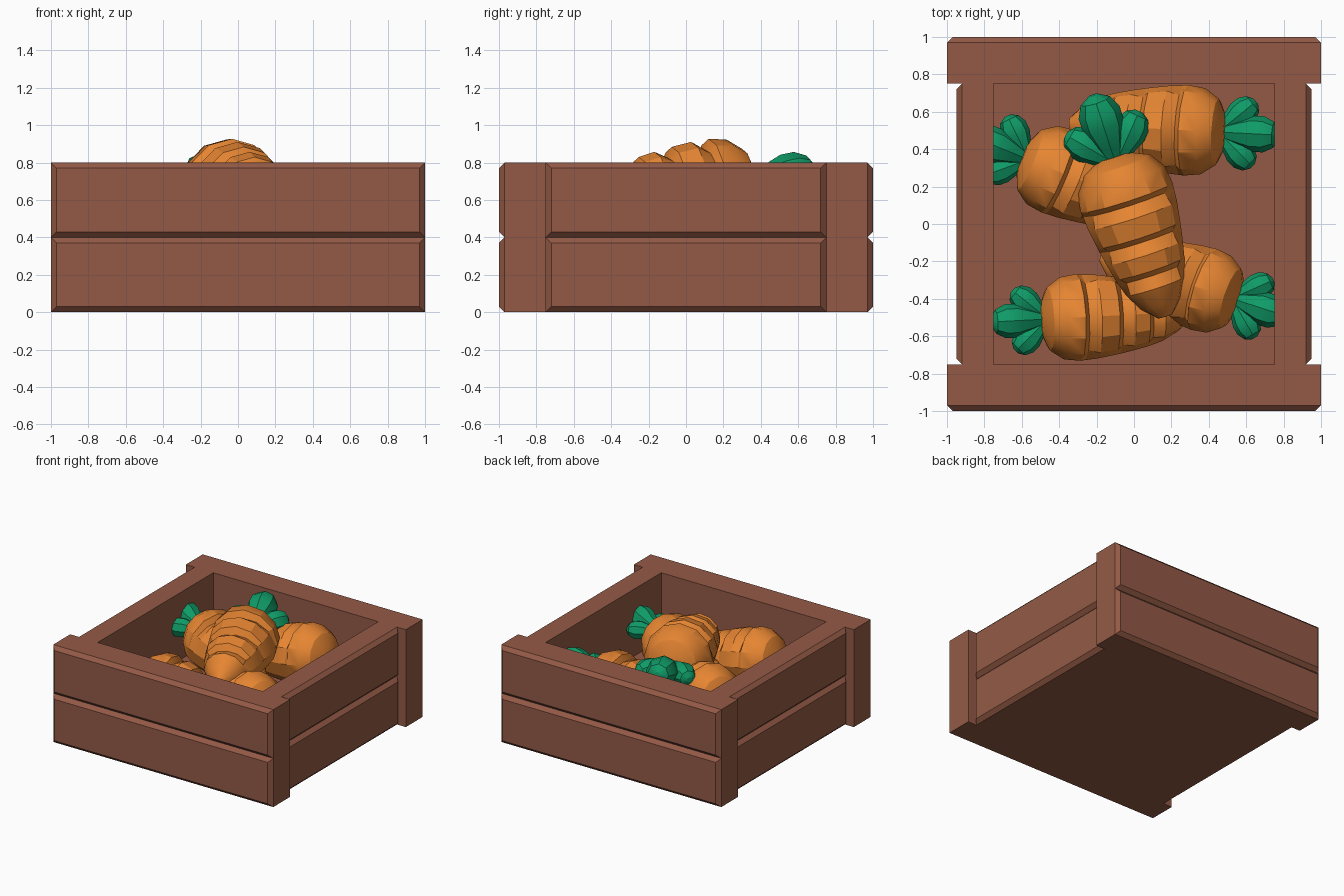
import bpy, bmesh, math
from mathutils import Vector, Matrix

if "Cube" in bpy.data.objects:
    bpy.data.objects.remove(bpy.data.objects["Cube"])


def material(name, rgb):
    m = bpy.data.materials.new(name)
    m.diffuse_color = (*rgb, 1)
    m.use_nodes = True
    m.node_tree.nodes["Principled BSDF"].inputs["Base Color"].default_value = m.diffuse_color
    return m


WOOD = material("brown wood", (0.296, 0.102, 0.061))
ORANGE = material("carrot orange", (0.79, 0.235, 0.032))
GREEN = material("leaf green", (0.005, 0.328, 0.136))


def skin(name, rings, mat, smooth=False):
    """Bridge a stack of equal-sized vertex rings and cap both ends."""
    bm = bmesh.new()
    loops = [[bm.verts.new(p) for p in ring] for ring in rings]
    n = len(loops[0])
    for a, b in zip(loops, loops[1:]):
        for i in range(n):
            j = (i + 1) % n
            bm.faces.new((a[i], a[j], b[j], b[i]))
    bm.faces.new(loops[0])
    bm.faces.new(loops[-1])
    bmesh.ops.recalc_face_normals(bm, faces=bm.faces[:])
    me = bpy.data.meshes.new(name)
    bm.to_mesh(me)
    bm.free()
    me.materials.append(mat)
    ob = bpy.data.objects.new(name, me)
    bpy.context.collection.objects.link(ob)
    if smooth:
        bpy.ops.object.select_all(action='DESELECT')
        ob.select_set(True)
        bpy.context.view_layer.objects.active = ob
        bpy.ops.object.shade_smooth_by_angle(angle=math.radians(28))
    return ob


def board(name, half, outer, z0, turn):
    """Plank whose outward face has a chamfer all round."""
    c, rings = 0.03, []
    for y, inset in ((0.75, 0), (outer - c, 0), (outer, c)):
        w, lo, hi = half - inset, z0 + inset, z0 + 0.4 - inset
        rings.append([(-w, y, lo), (w, y, lo), (w, y, hi), (-w, y, hi)])
    rot = Matrix.Rotation(turn, 3, 'Z')
    skin(name, [[rot @ Vector(p) for p in r] for r in rings], WOOD)


# Crate: two planks high on each side, plus a raised floor
for i, side in enumerate(("back", "left", "front", "right")):
    half, outer = ((1.0, 1.0), (0.75, 0.95))[i % 2]
    for z0, level in ((0, "lower"), (0.4, "upper")):
        board(f"{side}_{level}_plank", half, outer, z0, i * math.pi / 2)
square = ((-0.75, -0.75), (0.75, -0.75), (0.75, 0.75), (-0.75, 0.75))
skin("crate_floor", [[(x, y, z) for x, y in square] for z in (0, 0.25)], WOOD)


def lathe(name, start, axis, profile, mat, scale=1, sides=12):
    """Revolve (distance, radius, notch) rows; notches cut the upper side only."""
    d = Vector(axis).normalized()
    side = d.cross(Vector((0, 0, 1))).normalized()
    up = side.cross(d)
    rings = []
    for t, r, notch in profile:
        ring = []
        for k in range(sides):
            a = 2 * math.pi * k / sides
            rad = r - notch * max(0, math.cos(a))
            ring.append(Vector(start) + scale * (d * t + rad * (math.cos(a) * up + math.sin(a) * side)))
        rings.append(ring)
    return skin(name, rings, mat, smooth=True)


BODY = [(0, .08, 0), (.05, .19, 0), (.13, .245, 0), (.23, .258, 0), (.26, .255, .05),
        (.33, .25, 0), (.44, .233, 0), (.47, .228, .05), (.54, .215, 0), (.63, .195, 0),
        (.66, .187, .045), (.73, .165, 0), (.83, .11, 0), (.9, .04, 0)]
LEAF = [(0, .03, 0), (.1, .07, 0), (.2, .105, 0), (.27, .105, 0), (.33, .075, 0), (.36, .025, 0)]


def carrot(name, head, heading, tilt, scale, leaf_scale):
    """Tapered root with three leaf lobes; heading points from head to tip."""
    h = math.radians(heading)
    axis = (math.cos(h), math.sin(h), -math.tan(math.radians(tilt)))
    lathe(name + "_root", head, axis, BODY, ORANGE, scale)
    base = Vector(head) + Vector(axis).normalized() * 0.04
    for part, spread, rise, size in (("middle", 0, .2, 1.15), ("left", 42, .0, .9), ("right", -42, .0, .9)):
        a = h + math.pi + math.radians(spread)
        lathe(f"{name}_{part}_leaf", base, (math.cos(a), math.sin(a), rise),
              LEAF, GREEN, size * leaf_scale, 8)


# Carrots: one lying on top of four
carrot("top_carrot", (-.11, .36, .69), -72, 5, 1.0, 0.95)
carrot("back_right_carrot", (.49, .49, .54), 177, 10, .94, .8)
carrot("back_left_carrot", (-.60, .36, .54), -22, 8, .92, .8)
carrot("front_left_carrot", (-.50, -.51, .52), 3, 10, .9, .75)
carrot("front_right_carrot", (.56, -.41, .52), 162, 14, .88, .75)
